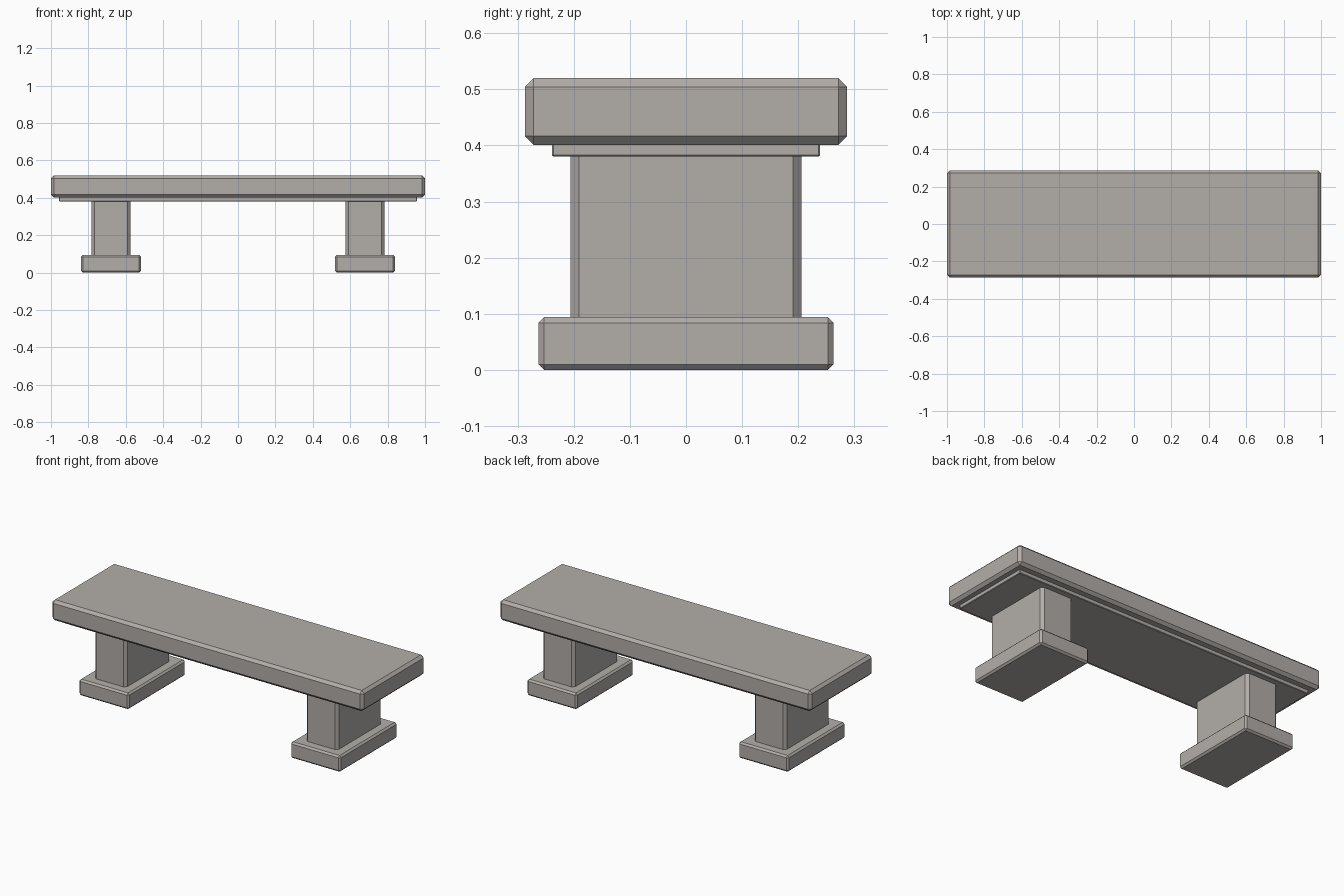
import bpy, bmesh
from mathutils import Matrix, Vector

if "Cube" in bpy.data.objects:
    bpy.data.objects.remove(bpy.data.objects["Cube"])

stone = bpy.data.materials.new("warm grey stone")
stone.diffuse_color = (0.45, 0.42, 0.395, 1.0)
stone.use_nodes = True
stone.node_tree.nodes["Principled BSDF"].inputs["Base Color"].default_value = stone.diffuse_color


def block(name, x, z0, z1, half_x, half_y, chamfer):
    """Box centred on (x, 0) from z0 to z1 with flat chamfered edges."""
    bm = bmesh.new()
    size = Vector((2 * half_x, 2 * half_y, z1 - z0, 1))
    place = Matrix.Translation((x, 0, (z0 + z1) / 2)) @ Matrix.Diagonal(size)
    bmesh.ops.create_cube(bm, size=1, matrix=place)
    bmesh.ops.bevel(bm, geom=bm.edges[:], offset=chamfer, offset_type='OFFSET',
                    segments=1, profile=0.5, affect='EDGES')
    mesh = bpy.data.meshes.new(name)
    bm.to_mesh(mesh)
    bm.free()
    mesh.materials.append(stone)
    obj = bpy.data.objects.new(name, mesh)
    bpy.context.collection.objects.link(obj)
    return obj


# Seat slab and the thin moulding under it
block("seat_slab", 0, 0.401, 0.52, 1.0, 0.287, 0.0155)
block("under_moulding", 0, 0.38, 0.41, 0.957, 0.239, 0.003)

# Two pedestals, each a pillar set into a wider foot and the moulding
for side, x in (("left", -0.679), ("right", 0.679)):
    block(side + "_foot", x, 0.0, 0.094, 0.16, 0.263, 0.01)
    block(side + "_pillar", x, 0.075, 0.398, 0.103, 0.206, 0.0155)
